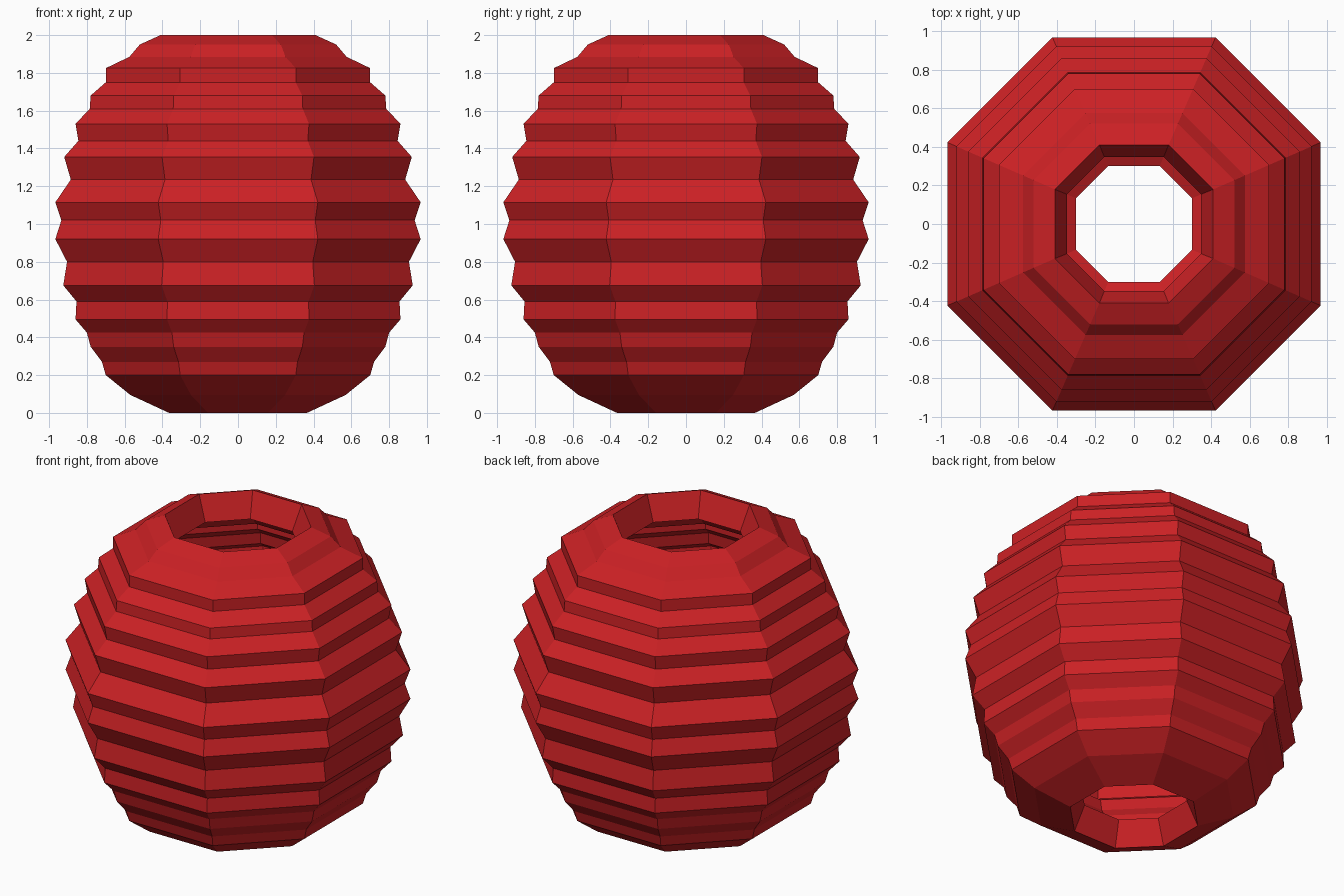
import bpy

if "Cube" in bpy.data.objects:
    bpy.data.objects.remove(bpy.data.objects["Cube"])

# Outer profile, bottom to top: (distance from axis to flat side, height)
PROFILE = [
    (0.365, 0.00), (0.57, 0.095), (0.70, 0.20), (0.72, 0.27), (0.78, 0.35),
    (0.80, 0.425), (0.86, 0.495), (0.855, 0.59), (0.925, 0.675), (0.905, 0.80),
    (0.967, 0.92), (0.935, 1.02), (0.967, 1.115), (0.885, 1.235), (0.92, 1.355),
    (0.845, 1.44), (0.86, 1.53), (0.785, 1.61), (0.78, 1.68), (0.70, 1.75),
    (0.70, 1.825), (0.575, 1.885), (0.52, 1.95), (0.41, 2.00),
]
CORNER = 0.437  # half length of an axis-facing side, relative to the distance
WALL = 0.175


def octagon(r, z):
    c = r * CORNER
    return [(r, -c, z), (r, c, z), (c, r, z), (-c, r, z),
            (-r, c, z), (-r, -c, z), (-c, -r, z), (c, -r, z)]


# Ribbed eight-sided shell, open at both ends
verts = [v for r, z in PROFILE for v in octagon(r, z)]
faces = []
for i in range(len(PROFILE) - 1):
    for j in range(8):
        k = (j + 1) % 8
        faces.append((i * 8 + j, i * 8 + k, i * 8 + 8 + k, i * 8 + 8 + j))

mesh = bpy.data.meshes.new("lantern_shade")
mesh.from_pydata(verts, [], faces)
mesh.update()
shade = bpy.data.objects.new("lantern_shade", mesh)
bpy.context.collection.objects.link(shade)

# Thick wall grown inward, which also forms the sloped collars of both openings
wall = shade.modifiers.new("wall", 'SOLIDIFY')
wall.thickness = WALL
wall.offset = -1

# Red paper
red = bpy.data.materials.new("red_paper")
red.diffuse_color = (0.6, 0.015, 0.018, 1)
red.use_nodes = True
red.node_tree.nodes["Principled BSDF"].inputs["Base Color"].default_value = red.diffuse_color
mesh.materials.append(red)
